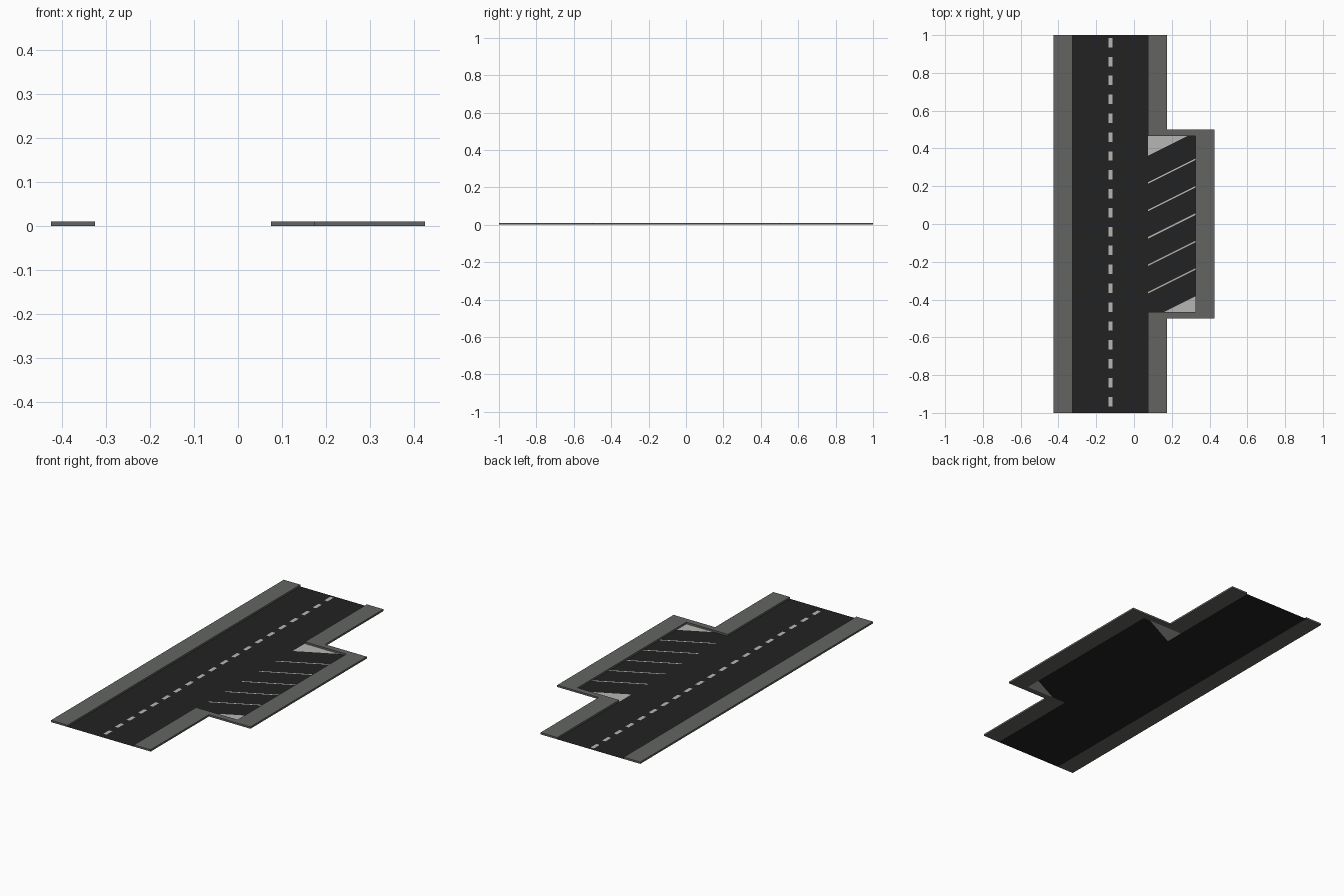
import bpy, bmesh

if "Cube" in bpy.data.objects:
    bpy.data.objects.remove(bpy.data.objects["Cube"])


def material(name, rgb):
    m = bpy.data.materials.new(name)
    m.diffuse_color = (*rgb, 1)
    m.use_nodes = True
    m.node_tree.nodes["Principled BSDF"].inputs["Base Color"].default_value = m.diffuse_color
    return m


ASPHALT = material("dark_asphalt", (0.016, 0.016, 0.016))
CONCRETE = material("grey_concrete", (0.125, 0.13, 0.12))
PAINT = material("pale_paint", (0.47, 0.47, 0.46))


def slab(name, outlines, mat, z=0.0, height=0.0):
    """Flat counter-clockwise outlines, optionally raised into solid slabs."""
    bm = bmesh.new()
    for pts in outlines:
        face = bm.faces.new([bm.verts.new((x, y, z)) for x, y in pts])
        if height:
            low = face.copy()
            low.normal_flip()
            edges = list(face.edges)
            ext = bmesh.ops.extrude_face_region(bm, geom=[face])
            top = [v for v in ext["geom"] if isinstance(v, bmesh.types.BMVert)]
            bmesh.ops.translate(bm, verts=top, vec=(0, 0, height))
    if height:
        bmesh.ops.remove_doubles(bm, verts=bm.verts, dist=1e-5)
        bmesh.ops.recalc_face_normals(bm, faces=bm.faces)
    me = bpy.data.meshes.new(name)
    bm.to_mesh(me)
    bm.free()
    me.materials.append(mat)
    ob = bpy.data.objects.new(name, me)
    bpy.context.collection.objects.link(ob)
    return ob


def rect(x0, x1, y0, y1):
    return [(x0, y0), (x1, y0), (x1, y1), (x0, y1)]


L, R = -0.325, 0.075        # road edges
BAY = 0.325                 # outer edge of the parking bay
CURB = 0.10                 # pavement width
END, OUT = 0.467, 0.50      # bay half length, inside and outside its end curbs
H = 0.01
SLOPE, START, STEP = 0.5, 0.362, 0.145   # slanted bay lines


def slant(x, k):
    return START - k * STEP + SLOPE * (x - R)


# Road and slanted parking floor
slab("road", [rect(L, R, -1, 1)], ASPHALT)
x_top = R + (END - START) / SLOPE
x_low = R + (-END - slant(R, 6)) / SLOPE
slab("parking_floor", [[(R, -END), (x_low, -END), (BAY, slant(BAY, 6)),
                        (BAY, END), (x_top, END), (R, START)]], ASPHALT)

# Painted corners closing off the two ends of the bay
slab("bay_corners", [[(R, START), (x_top, END), (R, END)],
                     [(x_low, -END), (BAY, -END), (BAY, slant(BAY, 6))]], PAINT)

# Pavements: straight on the left, stepping around the bay on the right
slab("left_pavement", [rect(L - CURB, L, -1, 1)], CONCRETE, 0, H)
slab("right_pavement", [
    [(R, -1), (R + CURB, -1), (R + CURB, -OUT), (BAY + CURB, -OUT),
     (BAY + CURB, OUT), (R + CURB, OUT), (R + CURB, 1), (R, 1),
     (R, END), (BAY, END), (BAY, -END), (R, -END)]], CONCRETE, 0, H)

# Centre dashes
mid = (L + R) / 2
slab("centre_dashes",
     [rect(mid - 0.01, mid + 0.01, y - 0.025, y + 0.025)
      for y in (0.96 - 0.1 * i for i in range(20))], PAINT, 0.0006)

# Slanted parking lines
w = 0.004
slab("parking_lines",
     [[(R, slant(R, k) - w), (BAY, slant(BAY, k) - w),
       (BAY, slant(BAY, k) + w), (R, slant(R, k) + w)]
      for k in range(1, 6)], PAINT, 0.0006)
